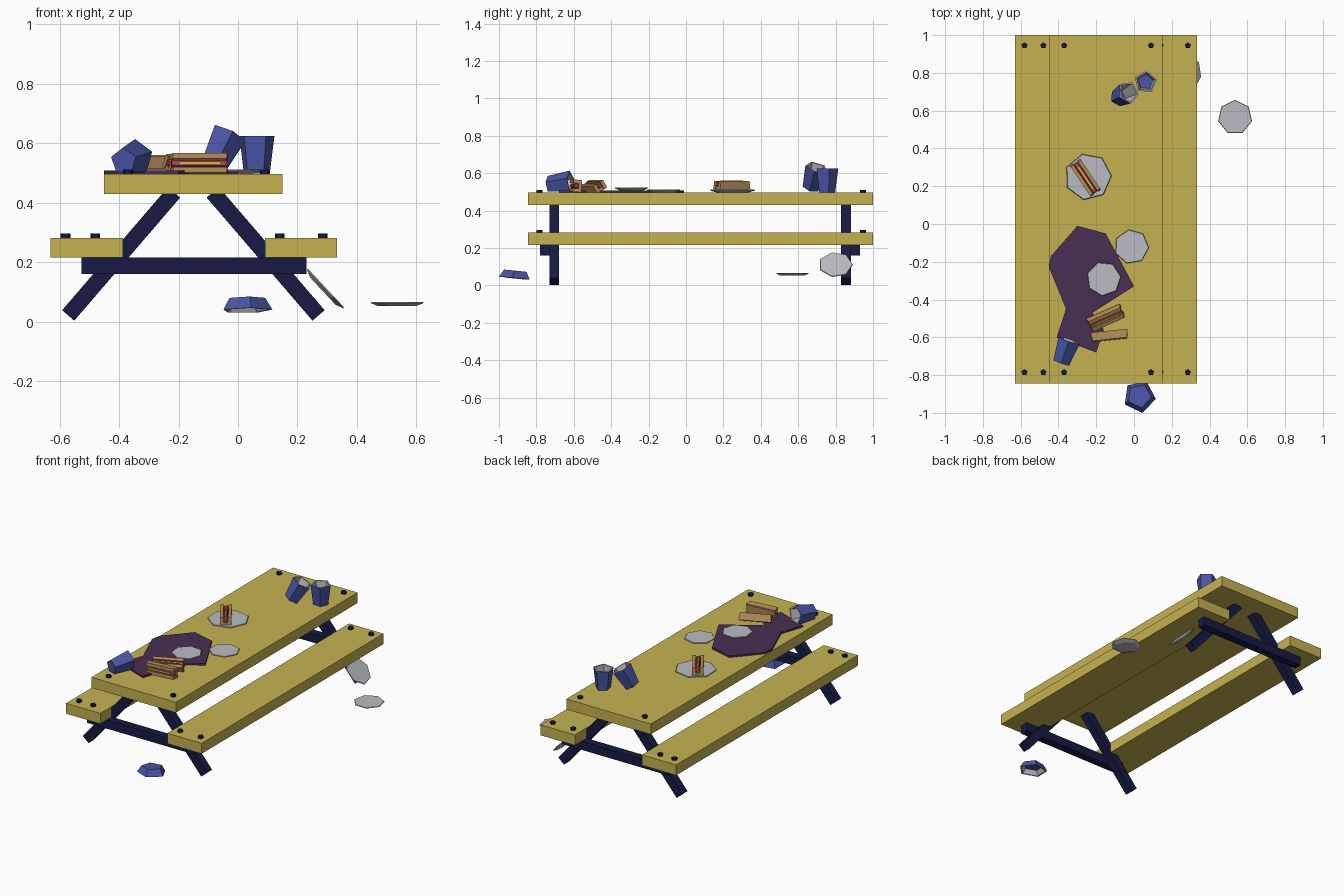
import bpy, bmesh
from math import radians, pi, cos, sin
from mathutils import Matrix, Vector, Euler

if "Cube" in bpy.data.objects:
    bpy.data.objects.remove(bpy.data.objects["Cube"])


def material(name, r, g, b):
    # colours noted as display values, stored as linear
    m = bpy.data.materials.new(name)
    m.diffuse_color = tuple((c / 255) ** 2.2 for c in (r, g, b)) + (1,)
    m.use_nodes = True
    m.node_tree.nodes["Principled BSDF"].inputs["Base Color"].default_value = m.diffuse_color
    return m


WOOD = material("yellow_wood", 196, 177, 82)
NAVY = material("navy_frame", 28, 32, 70)
BLUE = material("blue_cup", 76, 86, 165)
GREY = material("pale_grey", 186, 186, 194)
CLOTH = material("purple_cloth", 74, 50, 84)
BREAD = material("bread", 178, 138, 88)
MEAT = material("meat", 165, 78, 84)
MUSTARD = material("mustard", 215, 180, 60)


def finish(name, bm, mats, mat=Matrix()):
    me = bpy.data.meshes.new(name)
    bm.normal_update()
    bm.to_mesh(me)
    bm.free()
    for m in mats:
        me.materials.append(m)
    ob = bpy.data.objects.new(name, me)
    ob.matrix_world = mat
    bpy.context.collection.objects.link(ob)
    return ob


def box(name, lo, hi, mat, place=Matrix(), taper=1.0):
    lo, hi = Vector(lo), Vector(hi)
    bm = bmesh.new()
    bmesh.ops.create_cube(bm, size=1)
    for v in bm.verts:
        if v.co.z > 0:
            v.co.x *= taper
        v.co = (lo + hi) / 2 + v.co * (hi - lo)
    return finish(name, bm, [mat], place)


def lathe(name, profile, sides, mats, slots, place, start=pi / 2):
    # rings of (radius, z), closed at both ends; slots colour base, bands, end
    bm = bmesh.new()
    rings = [[bm.verts.new((r * cos(start + 2 * pi * i / sides),
                            r * sin(start + 2 * pi * i / sides), z))
              for i in range(sides)] for r, z in profile]
    bm.faces.new(rings[0][::-1]).material_index = slots[0]
    for k, (a, b) in enumerate(zip(rings, rings[1:])):
        for i in range(sides):
            j = (i + 1) % sides
            bm.faces.new((a[i], a[j], b[j], b[i])).material_index = slots[k + 1]
    bm.faces.new(rings[-1]).material_index = slots[-1]
    return finish(name, bm, mats, place)


def aim(pos, axis):
    return Matrix.Translation(pos) @ Vector(axis).to_track_quat('Z', 'Y').to_matrix().to_4x4()


def turn(pos, rx=0, ry=0, rz=0):
    return Matrix.Translation(pos) @ Euler([radians(a) for a in (rx, ry, rz)]).to_matrix().to_4x4()


# table top and benches
Y0, Y1, MID = -0.845, 1.0, -0.15
box("table_top", (-0.45, Y0, 0.43), (0.15, Y1, 0.497), WOOD)
box("left_bench", (-0.63, Y0, 0.215), (-0.387, Y1, 0.282), WOOD)
box("right_bench", (0.09, Y0, 0.215), (0.333, Y1, 0.282), WOOD)

# bolts
for y in (-0.785, 0.945):
    for x, z in ((-0.37, 0.497), (0.09, 0.497), (-0.58, 0.282), (-0.48, 0.282),
                 (0.14, 0.282), (0.285, 0.282)):
        lathe("bolt", [(0.017, -0.01), (0.017, 0.014)], 5, [NAVY], (0, 0, 0),
              Matrix.Translation((x, y, z)))

# splayed legs and cross bars
for y, bar in ((-0.705, -0.755), (0.855, 0.905)):
    for s in (-1, 1):
        bottom = Vector((MID + s * 0.421, y, 0.021))
        top = Vector((MID + s * 0.065, y, 0.435))
        d = top - bottom
        place = Matrix.Translation(bottom) @ Matrix.Rotation(-s * Vector((0, 1)).angle(
            Vector((abs(d.x), d.z))), 4, 'Y')
        box("leg", (-0.027, -0.026, 0), (0.027, 0.026, d.length), NAVY, place)
    box("cross_bar", (-0.527, bar - 0.026, 0.16), (0.23, bar + 0.026, 0.215), NAVY)


# five-sided hollow cups
def cup(name, place, r0=0.046, r1=0.062, h=0.126):
    prof = [(r0, 0), (r1, h), (r1 - 0.01, h), (r0 - 0.006, 0.012)]
    lathe(name, prof, 5, [BLUE, GREY], (0, 0, 1, 1, 0), place)


cup("standing_cup", turn((0.062, 0.752, 0.498), rz=-5))
cup("leaning_cup", aim((-0.085, 0.668, 0.522), (0.055, 0.03, 0.11)))
cup("lying_cup", aim((-0.385, -0.735, 0.54), (0.04, 0.115, 0.012)))
cup("upturned_bowl", turn((0.028, -0.91, 0.078), rx=174, rz=10), 0.064, 0.088, 0.04)


# seven-sided plates
def plate(name, place, r=0.092):
    lathe(name, [(r * 0.7, 0), (r, 0.011), (r * 0.97, 0.015)], 7, [GREY], (0, 0, 0, 0), place)


plate("large_plate", turn((-0.243, 0.25, 0.497), rz=15), 0.125)
plate("table_plate", turn((-0.013, -0.12, 0.497), rz=10))
plate("cloth_plate", turn((-0.16, -0.29, 0.508), rz=20))
plate("ground_plate", turn((0.535, 0.565, 0.052)))
plate("tilted_plate", turn((0.285, 0.80, 0.103), ry=47, rz=0))

# crumpled cloth
outline = [(-0.30, -0.01), (-0.15, -0.05), (0, -0.33), (-0.22, -0.47), (-0.16, -0.56),
           (-0.20, -0.68), (-0.28, -0.65), (-0.41, -0.60), (-0.36, -0.45), (-0.45, -0.23),
           (-0.44, -0.17)]
bm = bmesh.new()
f = bm.faces.new([bm.verts.new((x, y, 0.497)) for x, y in outline])
f.normal_update()
if f.normal.z > 0:
    f.normal_flip()
up = bmesh.ops.extrude_face_region(bm, geom=[f], use_keep_orig=True)["geom"]
for v in up:
    if isinstance(v, bmesh.types.BMVert):
        v.co.z += 0.011
bmesh.ops.recalc_face_normals(bm, faces=bm.faces[:])
finish("cloth", bm, [CLOTH])


# filled buns
def bun(place):
    for s in (-1, 1):
        y0, y1 = sorted((s * 0.014, s * 0.033))
        box("bun_side", (-0.098, y0, -0.02), (0.098, y1, 0.023), BREAD, place, 0.93)
    box("bun_base", (-0.094, -0.028, -0.023), (0.094, 0.028, -0.006), BREAD, place)
    lathe("sausage", [(0.01, -0.095), (0.016, -0.085), (0.016, 0.085), (0.01, 0.095)], 6,
          [MEAT], (0,) * 5, place @ Matrix.Translation((0, 0, 0.006)) @ Matrix.Rotation(pi / 2, 4, 'Y'))
    box("mustard", (-0.07, -0.004, 0.015), (0.07, 0.004, 0.025), MUSTARD, place)


bun(turn((-0.257, 0.245, 0.535), rz=-56))
bun(turn((-0.15, -0.497, 0.528), rx=28, rz=24))
bun(turn((-0.13, -0.59, 0.532), rx=85, rz=6))
